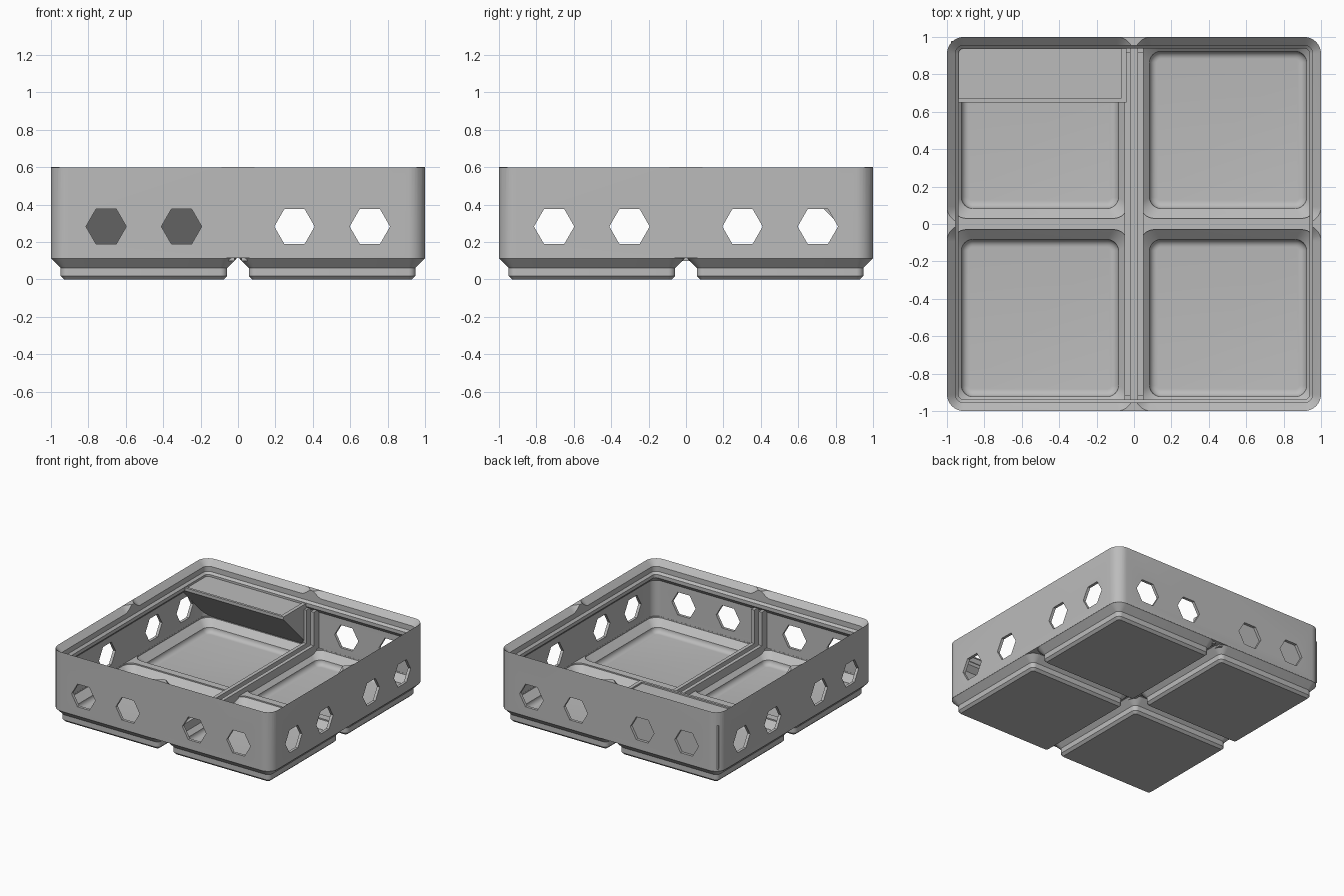
import bpy, bmesh
from math import radians, cos, sin, pi

cube = bpy.data.objects.get("Cube")
if cube:
    bpy.data.objects.remove(cube, do_unlink=True)

grey = bpy.data.materials.new("plain grey")
grey.use_nodes = True
GREY = (0.5, 0.5, 0.5, 1)
grey.diffuse_color = GREY
grey.node_tree.nodes["Principled BSDF"].inputs["Base Color"].default_value = GREY

CELL = 0.503
CELLS = [(sx * CELL, sy * CELL) for sx in (-1, 1) for sy in (-1, 1)]


def skin(name, rings):
    """Solid through a stack of equal-length point rings."""
    bm = bmesh.new()
    loops = [[bm.verts.new(p) for p in ring] for ring in rings]
    n = len(loops[0])
    for a, b in zip(loops, loops[1:]):
        for i in range(n):
            j = (i + 1) % n
            bm.faces.new((a[i], a[j], b[j], b[i]))
    bm.faces.new(loops[0][::-1])
    bm.faces.new(loops[-1])
    bmesh.ops.recalc_face_normals(bm, faces=bm.faces)
    mesh = bpy.data.meshes.new(name)
    bm.to_mesh(mesh)
    bm.free()
    mesh.materials.append(grey)
    obj = bpy.data.objects.new(name, mesh)
    bpy.context.collection.objects.link(obj)
    return obj


def rounded_stack(name, levels, cx=0, cy=0, seg=8):
    """Rounded squares given as (half width, corner radius, height)."""
    rings = []
    for half, r, z in levels:
        ring = []
        for k in range(4):
            mx, my = cos(pi / 4 + k * pi / 2), sin(pi / 4 + k * pi / 2)
            ox = cx + (half - r) * (1 if mx > 0 else -1)
            oy = cy + (half - r) * (1 if my > 0 else -1)
            for s in range(seg + 1):
                a = (k + s / seg) * pi / 2
                ring.append((ox + r * cos(a), oy + r * sin(a), z))
        rings.append(ring)
    return skin(name, rings)


def box(name, x0, x1, y0, y1, z0, z1):
    return skin(name, [[(x0, y0, z), (x1, y0, z), (x1, y1, z), (x0, y1, z)]
                       for z in (z0, z1)])


def combine(target, tool, operation):
    mod = target.modifiers.new("cut", 'BOOLEAN')
    mod.operation, mod.object, mod.solver = operation, tool, 'EXACT'
    bpy.context.view_layer.objects.active = target
    bpy.ops.object.modifier_apply(modifier=mod.name)
    bpy.data.objects.remove(tool, do_unlink=True)


# Outer tray with four chamfered feet
tray = rounded_stack("tray", [(1, 0.09, 0.114), (1, 0.09, 0.6)])
FOOT = [(0.426, 0.019, 0), (0.4455, 0.038, 0.019), (0.4455, 0.038, 0.062),
        (0.496, 0.088, 0.113), (0.496, 0.088, 0.13)]
for x, y in CELLS:
    combine(tray, rounded_stack("foot", FOOT, x, y), 'UNION')

# Room with an overhanging stacking lip
ROOM = [(0.977, 0.067, 0.135), (0.977, 0.067, 0.428), (0.938, 0.028, 0.467),
        (0.938, 0.028, 0.495), (0.955, 0.045, 0.512), (0.955, 0.045, 0.7)]
combine(tray, rounded_stack("room", ROOM), 'DIFFERENCE')

# Filleted hollow in each foot, and the flared lip above it
fillet = [(0.38 + 0.04 * sin(a), 0.02 + 0.04 * sin(a), 0.075 - 0.04 * cos(a))
          for a in [i * pi / 12 for i in range(7)]]
HOLLOW = fillet + [(0.473, 0.08, 0.125), (0.473, 0.08, 0.16)]
FLARE = [(0.45, 0.04, 0.5525), (0.506, 0.096, 0.6085)]
for x, y in CELLS:
    combine(tray, rounded_stack("hollow", HOLLOW, x, y), 'DIFFERENCE')
    combine(tray, rounded_stack("flare", FLARE, x, y), 'DIFFERENCE')

# Hexagonal windows through opposite walls
for p in (-0.705, -0.302, 0.302, 0.705):
    hexagon = [(p + 0.108 * cos(i * pi / 3), 0.283 + 0.108 * sin(i * pi / 3))
               for i in range(6)]
    combine(tray, skin("window", [[(u, d, v) for u, v in hexagon]
                                  for d in (-1.1, 1.1)]), 'DIFFERENCE')
    combine(tray, skin("window", [[(d, u, v) for u, v in hexagon]
                                  for d in (-1.1, 1.1)]), 'DIFFERENCE')

# Label shelf with a sloped underside and a shallow label recess
section = [(0.65, 0.49), (0.65, 0.465), (0.978, 0.13), (0.978, 0.49)]
shelf = skin("label_shelf", [[(x, y, z) for y, z in section]
                             for x in (-0.978, -0.04)])
combine(shelf, box("recess", -0.94, -0.07, 0.67, 0.94, 0.478, 0.6), 'DIFFERENCE')

# Divider slot: twin floor rails and wall guides
parts = [tray, shelf]
for side, s in (("left", 1), ("right", -1)):
    x0, x1 = sorted((s * 0.02, s * 0.05))
    parts.append(box(side + "_floor_rail", x0, x1, -0.978, 0.978, 0.1, 0.175))
    for end, e in (("front", -1), ("back", 1)):
        y0, y1 = sorted((e * 0.915, e * 0.978))
        parts.append(box(f"{end}_{side}_guide", x0, x1, y0, y1, 0.13, 0.45))

bpy.ops.object.select_all(action='DESELECT')
for obj in parts:
    obj.select_set(True)
bpy.context.view_layer.objects.active = tray
bpy.ops.object.shade_smooth_by_angle(angle=radians(30))
